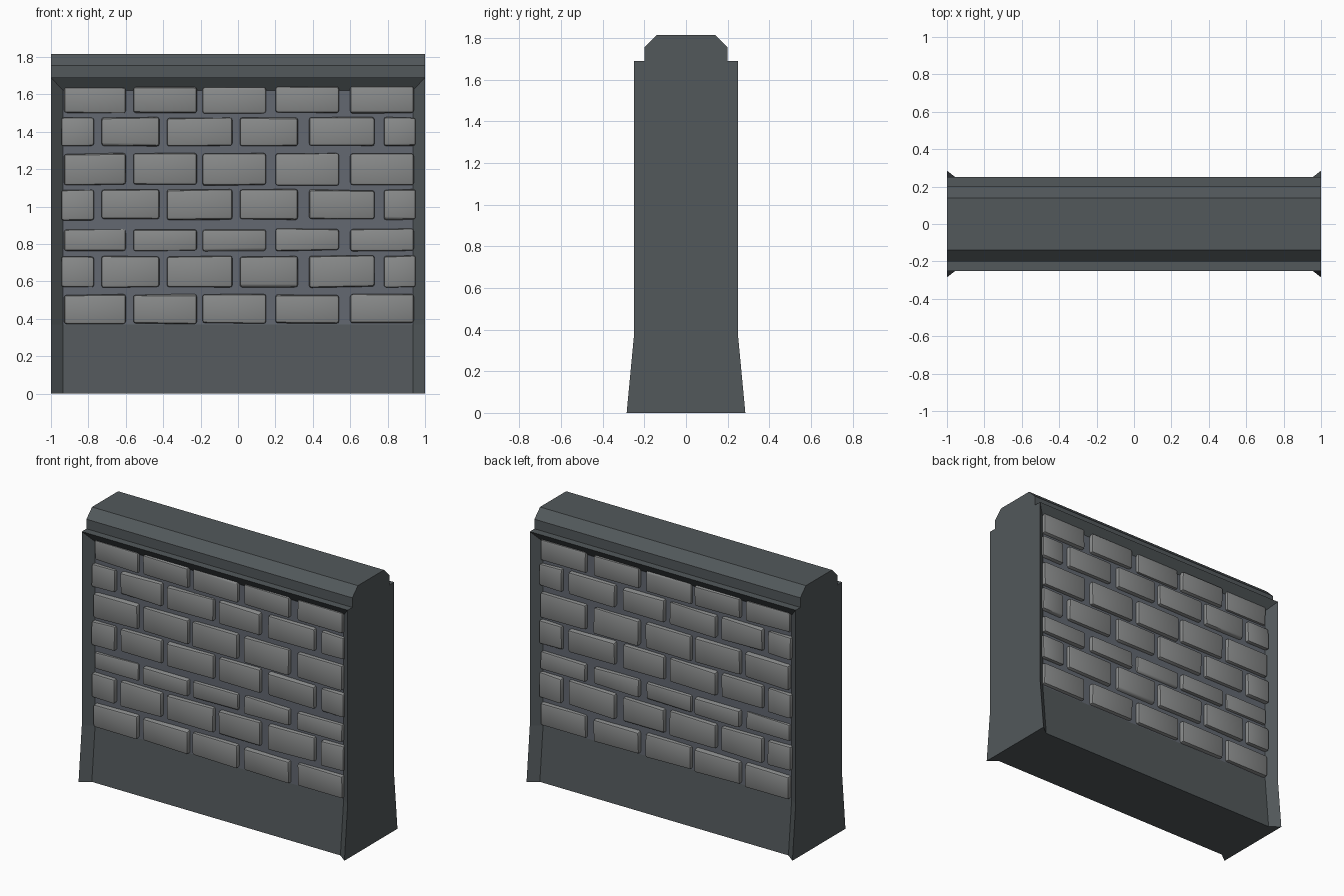
import bpy, bmesh, random

if "Cube" in bpy.data.objects:
    bpy.data.objects.remove(bpy.data.objects["Cube"])

random.seed(4)


def material(name, rgb):
    m = bpy.data.materials.new(name)
    m.diffuse_color = (*rgb, 1)
    m.use_nodes = True
    m.node_tree.nodes["Principled BSDF"].inputs["Base Color"].default_value = m.diffuse_color
    return m


dark = material("dark_stone", (0.085, 0.098, 0.104))
mortar = material("mortar", (0.125, 0.14, 0.165))
brick_grey = material("brick_grey", (0.25, 0.257, 0.257))


def make_object(name, bm, mats):
    me = bpy.data.meshes.new(name)
    bmesh.ops.recalc_face_normals(bm, faces=bm.faces)
    bm.to_mesh(me)
    bm.free()
    ob = bpy.data.objects.new(name, me)
    bpy.context.collection.objects.link(ob)
    for m in mats:
        me.materials.append(m)
    return ob


# Wall body: half profiles (y, z) at the ends and at the recessed panel, lofted along x
cap = [(0.25, 1.69), (0.20, 1.69), (0.20, 1.755), (0.14, 1.815)]
outer = [(0.285, 0), (0.25, 0.37), (0.25, 1.69)] + cap
inner = [(0.235, 0), (0.20, 0.37), (0.20, 1.62)] + cap
bm = bmesh.new()
rings = []
for x, half in ((-1, outer), (-0.935, inner), (0.935, inner), (1, outer)):
    loop = half + [(-y, z) for y, z in reversed(half)]
    rings.append([bm.verts.new((x, y, z)) for y, z in loop])
n = len(rings[0])
for k in range(3):
    for i in range(n):
        j = (i + 1) % n
        f = bm.faces.new((rings[k][i], rings[k][j], rings[k + 1][j], rings[k + 1][i]))
        if k == 1 and i in (1, n - 3):
            f.material_index = 1
bm.faces.new(rings[0])
bm.faces.new(rings[3])
bmesh.ops.remove_doubles(bm, verts=bm.verts, dist=1e-4)
bmesh.ops.dissolve_limit(bm, angle_limit=0.001, verts=bm.verts, edges=bm.edges, delimit={'MATERIAL'})
make_object("wall_body", bm, [dark, mortar])

# Brick courses: two alternating column layouts, mirrored to the back
five = [(-0.93, -0.60), (-0.56, -0.22), (-0.19, 0.15), (0.20, 0.54), (0.60, 0.94)]
six = [(-0.945, -0.77), (-0.73, -0.42), (-0.38, -0.03), (0.01, 0.32), (0.38, 0.73), (0.78, 0.95)]
rows = [(0.375, 0.53), (0.57, 0.735), (0.765, 0.88), (0.93, 1.09),
        (1.115, 1.285), (1.325, 1.475), (1.50, 1.64)]


def add_brick(bm, x0, x1, z0, z1, depth):
    b = bmesh.new()
    bmesh.ops.create_cube(b, size=1)
    for v in b.verts:
        out = v.co.y < 0
        j = random.uniform(-0.005, 0.005)
        v.co = (x0 if v.co.x < 0 else x1,
                -0.2 - depth + j if out else -0.19,
                (z0 if v.co.z < 0 else z1) + j)
    front = [e for e in b.edges if any(f.normal.y < -0.5 for f in e.link_faces)]
    front = [e for e in b.edges if min(v.co.y for v in e.verts) < -0.195]
    bmesh.ops.bevel(b, geom=front, offset=0.013, segments=2, profile=0.5, affect='EDGES')
    tmp = bpy.data.meshes.new("tmp")
    b.to_mesh(tmp)
    b.free()
    bm.from_mesh(tmp)
    bpy.data.meshes.remove(tmp)


bm = bmesh.new()
for r, (z0, z1) in enumerate(rows):
    for c, (x0, x1) in enumerate(six if r % 2 else five):
        shallow = r in (2, 6) and c in (0, 2)
        add_brick(bm, x0, x1, z0, z1, 0.016 if shallow else 0.028)
bricks = make_object("bricks", bm, [brick_grey])
mod = bricks.modifiers.new("mirror_to_back", 'MIRROR')
mod.use_axis = (False, True, False)
mod.use_mirror_merge = False
bpy.context.view_layer.objects.active = bricks
bricks.select_set(True)
bpy.ops.object.shade_smooth_by_angle(angle=0.7)
